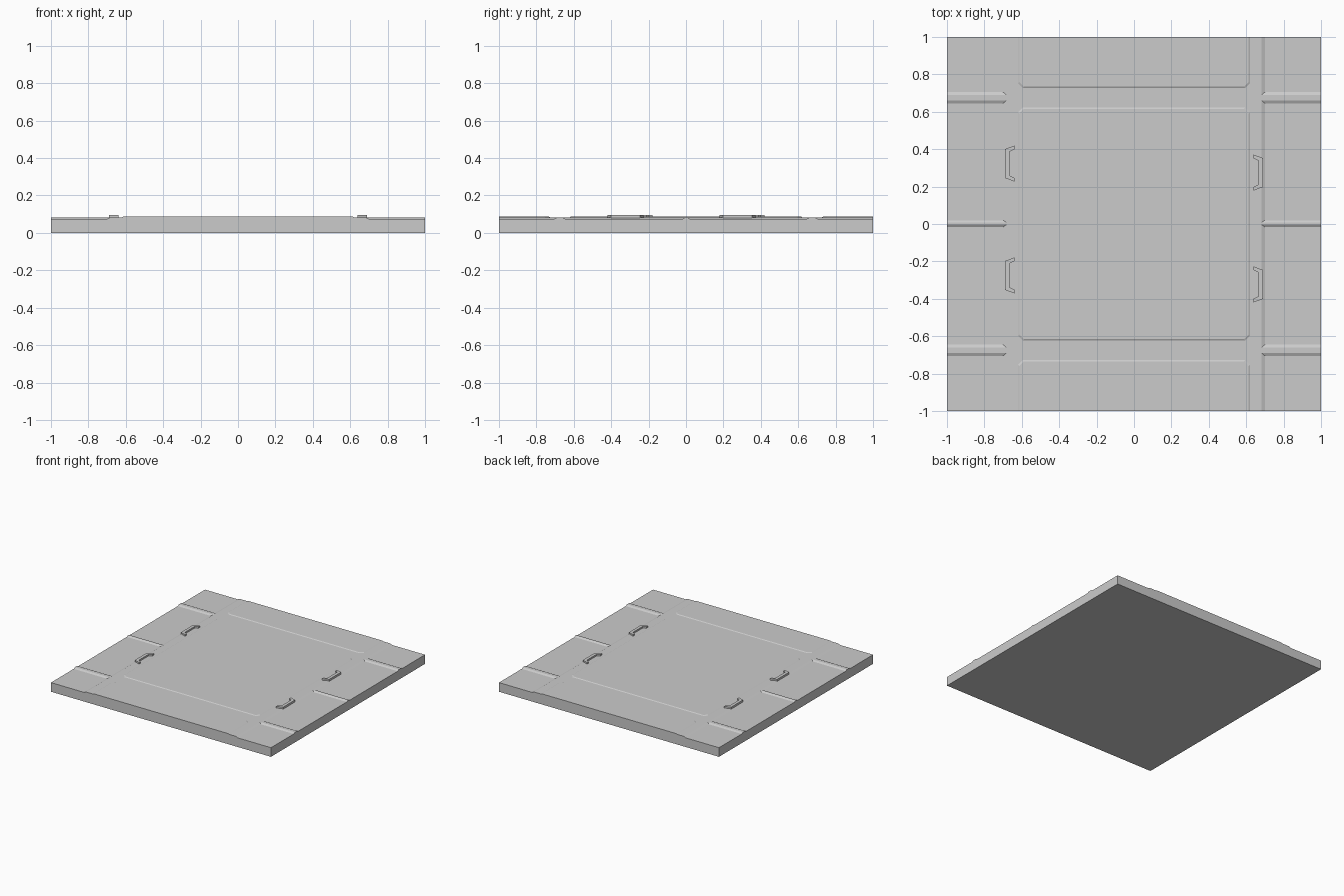
import bpy, bmesh

if "Cube" in bpy.data.objects:
    bpy.data.objects.remove(bpy.data.objects["Cube"])

BASE, FRAME, PANEL, CLIP = 0.075, 0.083, 0.087, 0.096


def loft(name, lower, upper, z0, z1):
    """Solid between two matching outlines at heights z0 and z1."""
    bm = bmesh.new()
    lo = [bm.verts.new((x, y, z0)) for x, y in lower]
    hi = [bm.verts.new((x, y, z1)) for x, y in upper]
    n = len(lo)
    bm.faces.new(lo[::-1])
    bm.faces.new(hi)
    for i in range(n):
        j = (i + 1) % n
        bm.faces.new((lo[i], lo[j], hi[j], hi[i]))
    bmesh.ops.recalc_face_normals(bm, faces=bm.faces)
    me = bpy.data.meshes.new(name)
    bm.to_mesh(me)
    bm.free()
    ob = bpy.data.objects.new(name, me)
    bpy.context.collection.objects.link(ob)
    return ob


def rect(x0, x1, y0, y1):
    return [(x0, y0), (x1, y0), (x1, y1), (x0, y1)]


def main_outline(w, h, c=0.025):
    return [(-w + c, -h), (w - c, -h), (w, -h + c), (w, h - c),
            (w - c, h), (-w + c, h), (-w, h - c), (-w, -h + c)]


def end_outline(w, y, c=0.025):
    return [(-w, 1), (-w, y + c), (-w + c, y), (w - c, y), (w, y + c), (w, 1)]


def turned(points):
    return [(-x, -y) for x, y in points]


# slab
loft("base_slab", rect(-1, 1, -1, 1), rect(-1, 1, -1, 1), 0, BASE)

# raised middle strip with sloping long sides
loft("middle_strip", rect(-0.70, 0.70, -1, 1), rect(-0.682, 0.682, -1, 1), BASE, FRAME)

# ridges that divide the lower side fields
for y, half, top in ((0.675, 0.03, 0.014), (0.002, 0.018, 0.006), (-0.675, 0.03, 0.014)):
    for side, x0, x1 in (("right", 0.682, 1), ("left", -1, -0.682)):
        loft(f"{side}_ridge", rect(x0, x1, y - half, y + half),
             rect(x0, x1, y - top, y + top), BASE, FRAME)

# floor panels with cut corners
loft("main_panel", main_outline(0.62, 0.622), main_outline(0.613, 0.615), FRAME, PANEL)
low, high = end_outline(0.62, 0.727), end_outline(0.613, 0.734)
loft("back_panel", low, high, FRAME, PANEL)
loft("front_panel", turned(low), turned(high), FRAME, PANEL)

# bracket-shaped clips, repeated by a half turn on the other side
for y in (0.323, -0.275):
    clip = [(-0.64, y + 0.096), (-0.69, y + 0.077), (-0.69, y - 0.077), (-0.64, y - 0.096),
            (-0.64, y - 0.076), (-0.665, y - 0.064), (-0.665, y + 0.064), (-0.64, y + 0.076)]
    loft("left_clip", clip, clip, BASE, CLIP)
    loft("right_clip", turned(clip), turned(clip), BASE, CLIP)
